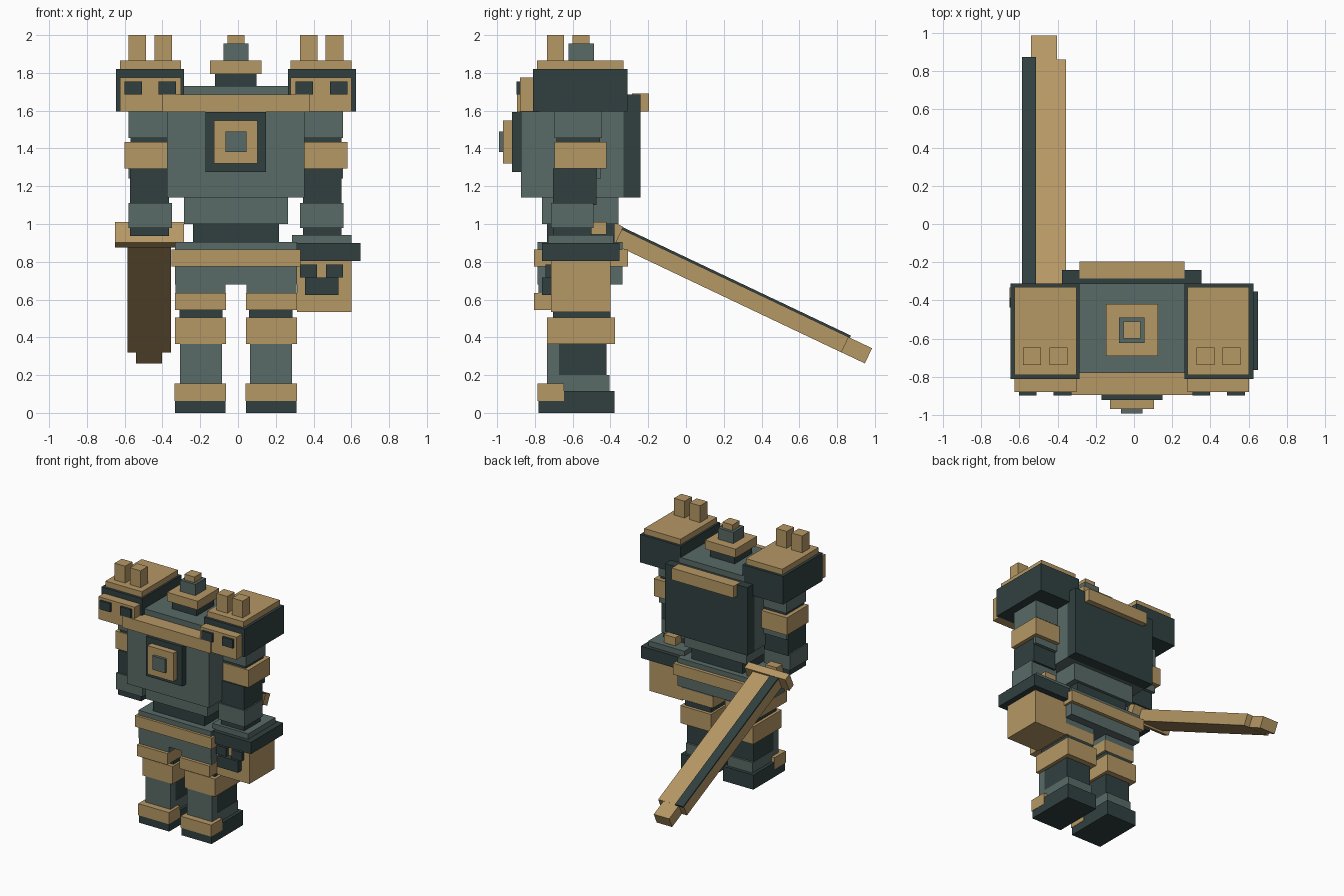
import bpy, math
from mathutils import Matrix, Vector

CX = -0.011  # body mirror plane


def lin(c):
    c /= 255
    return c / 12.92 if c <= 0.04045 else ((c + 0.055) / 1.055) ** 2.4


def material(name, r, g, b):
    m = bpy.data.materials.new(name)
    m.diffuse_color = (lin(r), lin(g), lin(b), 1)
    return m


TAN = material("tan", 182, 152, 101)
GREY = material("slate_grey", 89, 107, 103)
DARK = material("dark_slate", 49, 64, 64)


def box(name, mat, x, y, z, matrix=None):
    """Box from its (min, max) range on each axis."""
    verts = [(a, b, c) for a in x for b in y for c in z]
    faces = [(0, 1, 3, 2), (4, 6, 7, 5), (0, 4, 5, 1), (2, 3, 7, 6), (0, 2, 6, 4), (1, 5, 7, 3)]
    me = bpy.data.meshes.new(name)
    me.from_pydata(verts, [], faces)
    me.materials.append(mat)
    if matrix:
        me.transform(matrix)
    me.update()
    ob = bpy.data.objects.new(name, me)
    bpy.context.collection.objects.link(ob)
    return ob


def mid(name, mat, half, y, z):
    """Box centred on the body."""
    box(name, mat, (CX - half, CX + half), y, z)


def pair(name, mat, x, y, z):
    """Left and right copies, x measured outward from the body centre."""
    box(name + "_left", mat, (CX + x[0], CX + x[1]), y, z)
    box(name + "_right", mat, (CX - x[1], CX - x[0]), y, z)


# Legs
pair("foot", DARK, (0.054, 0.322), (-0.78, -0.378), (0, 0.117))
pair("toe_cap", TAN, (0.052, 0.324), (-0.787, -0.645), (0.062, 0.155))
pair("boot", GREY, (0.074, 0.296), (-0.735, -0.404), (0.117, 0.2))
pair("shin_plate", GREY, (0.074, 0.296), (-0.737, -0.673), (0.2, 0.364))
pair("shin", DARK, (0.076, 0.294), (-0.673, -0.42), (0.2, 0.364))
pair("knee_guard", TAN, (0.053, 0.323), (-0.737, -0.375), (0.364, 0.505))
pair("knee_joint", DARK, (0.07, 0.3), (-0.705, -0.4), (0.505, 0.545))
pair("thigh_guard", TAN, (0.053, 0.323), (-0.805, -0.402), (0.545, 0.635))
pair("thigh", GREY, (0.055, 0.321), (-0.78, -0.402), (0.635, 0.68))

# Hips and torso
mid("pelvis", GREY, 0.323, (-0.785, -0.335), (0.68, 0.905))
mid("belt", TAN, 0.341, (-0.805, -0.308), (0.775, 0.865))
mid("waist", DARK, 0.228, (-0.735, -0.378), (0.905, 1.0))
mid("abdomen", GREY, 0.275, (-0.763, -0.357), (1.0, 1.14))
mid("torso", GREY, 0.364, (-0.874, -0.33), (1.14, 1.6))
mid("upper_torso", GREY, 0.288, (-0.78, -0.31), (1.6, 1.73))
mid("chest_band", TAN, 0.392, (-0.895, -0.775), (1.592, 1.685))
mid("back_plate", DARK, 0.365, (-0.33, -0.24), (1.14, 1.685))
mid("back_handle", TAN, 0.275, (-0.285, -0.195), (1.595, 1.69))
mid("chest_frame", DARK, 0.16, (-0.92, -0.87), (1.275, 1.593))
mid("chest_panel", TAN, 0.115, (-0.968, -0.92), (1.32, 1.548))
mid("chest_core", GREY, 0.056, (-0.99, -0.968), (1.38, 1.49))

# Head
for name, mat, half, z in (("neck", DARK, 0.11, (1.73, 1.795)), ("head_brim", TAN, 0.136, (1.795, 1.865)),
                           ("head_top", GREY, 0.067, (1.865, 1.955)), ("head_knob", TAN, 0.045, (1.955, 2.0))):
    mid(name, mat, half, (-0.555 - half, -0.555 + half), z)

# Shoulders with faces and horns
pair("shoulder", DARK, (0.275, 0.635), (-0.81, -0.31), (1.595, 1.82))
pair("shoulder_cap", TAN, (0.29, 0.613), (-0.79, -0.33), (1.82, 1.865))
pair("shoulder_face", TAN, (0.29, 0.613), (-0.88, -0.81), (1.595, 1.775))
for tag, x in (("inner", 0.316), ("outer", 0.498)):
    pair("shoulder_eye_" + tag, DARK, (x, x + 0.093), (-0.897, -0.88), (1.686, 1.755))
for tag, x in (("inner", 0.338), ("outer", 0.475)):
    pair("horn_" + tag, TAN, (x, x + 0.094), (-0.737, -0.645), (1.865, 2.0))

# Arms
pair("upper_arm", GREY, (0.35, 0.568), (-0.695, -0.445), (1.455, 1.595))
pair("elbow_joint", DARK, (0.35, 0.558), (-0.685, -0.455), (1.435, 1.455))
pair("elbow_guard", TAN, (0.35, 0.591), (-0.695, -0.42), (1.295, 1.435))
pair("forearm", DARK, (0.355, 0.56), (-0.705, -0.475), (1.1, 1.295))
pair("forearm_back", GREY, (0.36, 0.568), (-0.475, -0.45), (1.24, 1.295))
pair("wrist", GREY, (0.338, 0.57), (-0.715, -0.49), (0.98, 1.112))
pair("hand", DARK, (0.355, 0.56), (-0.705, -0.5), (0.936, 0.98))
pair("grip", TAN, (0.4, 0.5), (-0.51, -0.42), (0.945, 1.01))

# Lantern box held on the left side
box("box_lid_top", GREY, (0.285, 0.602), (-0.73, -0.385), (0.9, 0.943))
box("box_lid", DARK, (0.295, 0.648), (-0.763, -0.352), (0.805, 0.9))
box("box_body", TAN, (0.312, 0.602), (-0.715, -0.4), (0.535, 0.805))
for i, x in enumerate((0.327, 0.465)):
    box("box_eye_%d" % i, DARK, (x, x + 0.09), (-0.745, -0.715), (0.717, 0.785))
box("box_mouth", DARK, (0.354, 0.533), (-0.763, -0.715), (0.625, 0.717))

# Blade in the right hand, local y runs along the blade with the tip at y = 0
tilt = Matrix.Translation(Vector((0, 0.966, 0.302))) @ Matrix.Rotation(math.radians(-25.4), 4, 'X')
box("blade", TAN, (-0.585, -0.356), (-1.47, -0.137), (-0.045, 0.045), tilt)
box("blade_tip", TAN, (-0.54, -0.403), (-0.137, 0), (-0.0445, 0.0445), tilt)
box("blade_stripe", DARK, (-0.586, -0.513), (-1.465, -0.13), (0.045, 0.057), tilt)
box("blade_guard", TAN, (-0.65, -0.285), (-1.525, -1.465), (-0.06, 0.06), tilt)
